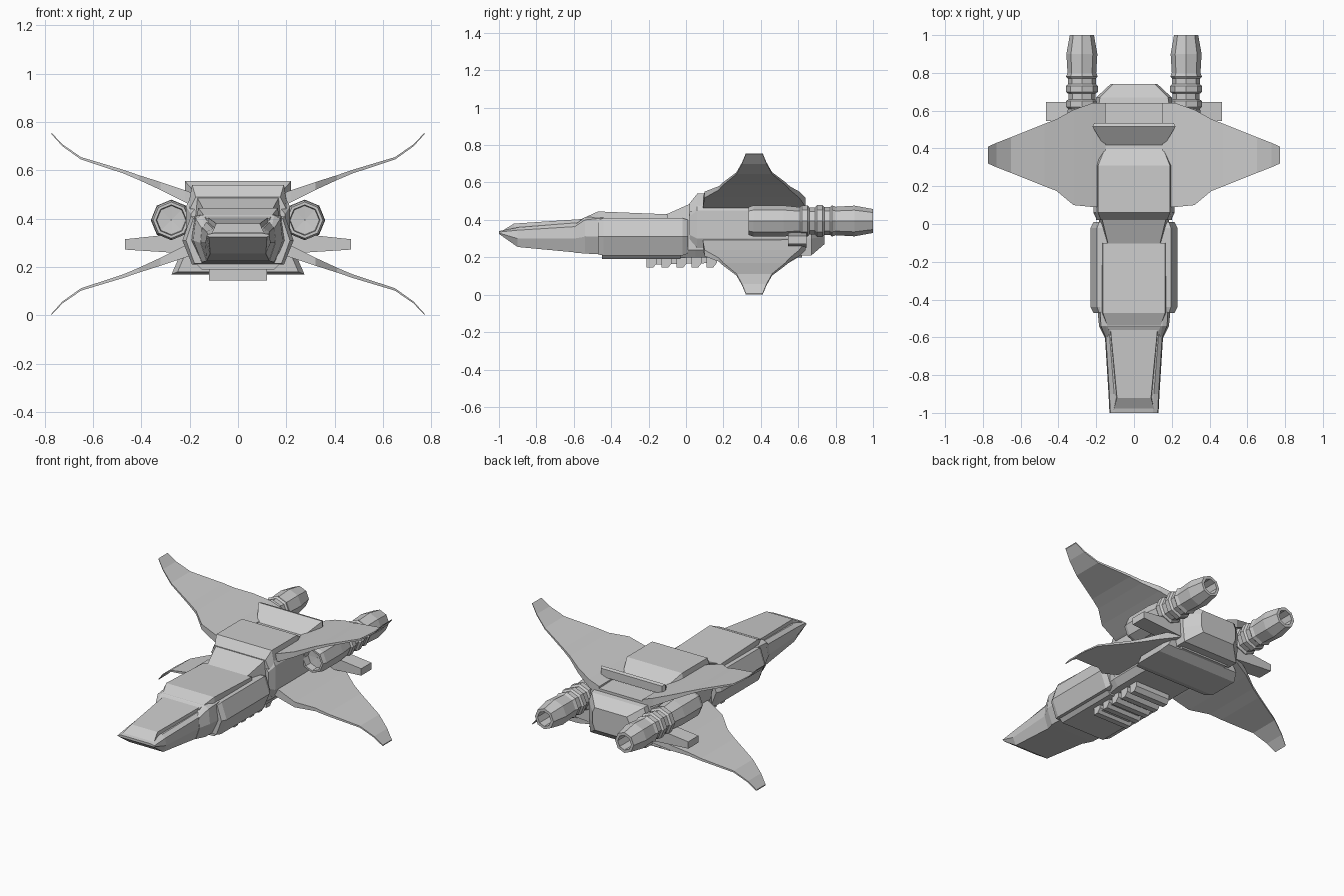
import bpy, bmesh
from math import sin, cos, pi


def loft(name, rings, mirror=False, closed=False):
    """Skin a list of equal-length point rings; cap the ends or close the loop."""
    bm = bmesh.new()
    vs = [[bm.verts.new(p) for p in r] for r in rings]
    n = len(rings[0])
    pairs = list(zip(vs, vs[1:])) + ([(vs[-1], vs[0])] if closed else [])
    for a, b in pairs:
        for i in range(n):
            j = (i + 1) % n
            bm.faces.new((a[i], a[j], b[j], b[i]))
    if not closed:
        bm.faces.new(vs[0])
        bm.faces.new(vs[-1])
    bmesh.ops.recalc_face_normals(bm, faces=bm.faces)
    me = bpy.data.meshes.new(name)
    bm.to_mesh(me)
    bm.free()
    ob = bpy.data.objects.new(name, me)
    bpy.context.collection.objects.link(ob)
    if mirror:
        ob.modifiers.new("Mirror", 'MIRROR')
    return ob


def hull(name, *stations):
    """Symmetric hull along y; each station is (y, (x, z), ...) from bottom to top."""
    rings = []
    for y, *half in stations:
        rings.append([(x, y, z) for x, z in half] +
                     [(-x, y, z) for x, z in reversed(half)])
    return loft(name, rings)


# Chisel nose, with a raised top panel
hull("nose",
     (-1.0, (.12, .325), (.13, .33), (.125, .335), (.10, .34)),
     (-.90, (.115, .255), (.135, .30), (.13, .345), (.105, .36)),
     (-.58, (.13, .225), (.155, .30), (.15, .365), (.13, .385)),
     (-.45, (.15, .215), (.17, .31), (.165, .38), (.15, .40)))
hull("nose_top_panel",
     (-.99, (.11, .33), (.11, .337)),
     (-.92, (.095, .34), (.09, .38)),
     (-.55, (.13, .36), (.125, .405)),
     (-.45, (.16, .37), (.155, .41)))
hull("nose_collar",
     (-.60, (.13, .225), (.155, .30), (.15, .36), (.14, .37)),
     (-.54, (.15, .22), (.185, .31), (.175, .40), (.15, .415)),
     (-.44, (.15, .215), (.195, .31), (.18, .41), (.15, .42)))

# Hexagonal forward fuselage with top and bottom plates
hull("forward_fuselage",
     (-.47, (.18, .215), (.215, .31), (.185, .40)),
     (-.44, (.19, .21), (.23, .31), (.195, .41)),
     (-.02, (.19, .21), (.23, .31), (.195, .41)),
     (.01, (.18, .22), (.215, .31), (.185, .40)))
hull("forward_top_plate",
     (-.57, (.13, .38), (.13, .40)),
     (-.47, (.17, .40), (.165, .445)),
     (-.10, (.17, .39), (.165, .43)))
hull("forward_belly_plate",
     (-.45, (.15, .19), (.18, .22)),
     (-.03, (.15, .19), (.18, .22)))

# Sloped screen joining the fuselage to the rear hull
hull("windscreen",
     (-.115, (.14, .38), (.135, .425)),
     (.03, (.19, .30), (.17, .49)),
     (.10, (.19, .30), (.18, .51)))

# Rear hull, raised deck, tail and lower hull
hull("rear_hull",
     (.02, (.17, .26), (.195, .32), (.195, .42), (.17, .45)),
     (.06, (.19, .25), (.215, .30), (.215, .45), (.19, .50)),
     (.33, (.19, .25), (.215, .30), (.215, .45), (.19, .49)),
     (.64, (.19, .25), (.21, .30), (.21, .45), (.19, .48)))
hull("raised_deck",
     (.02, (.20, .44), (.175, .49)),
     (.06, (.205, .46), (.19, .54)),
     (.31, (.205, .46), (.19, .54)),
     (.41, (.18, .44), (.15, .48)))
hull("tail_block",
     (.60, (.19, .21), (.20, .30), (.20, .42), (.19, .47)),
     (.67, (.19, .21), (.20, .30), (.20, .40), (.18, .46)),
     (.74, (.11, .27), (.125, .31), (.125, .38), (.11, .41)))
hull("lower_hull",
     (-.08, (.14, .20), (.17, .24), (.17, .31)),
     (.05, (.16, .20), (.19, .24), (.19, .31)),
     (.62, (.16, .20), (.19, .24), (.19, .31)))
hull("lower_crossbar",
     (.32, (.25, .18), (.22, .25)),
     (.36, (.275, .17), (.24, .25)),
     (.55, (.275, .17), (.24, .25)),
     (.60, (.25, .20), (.22, .25)))

# Inclined air scoop on the rear deck
hull("air_scoop",
     (.40, (.15, .455), (.15, .475)),
     (.515, (.22, .52), (.22, .556)),
     (.535, (.21, .50), (.21, .55)))

# Ribbed belly vent
hull("belly_vent_core", (-.19, (.10, .16), (.10, .22)), (.16, (.10, .17), (.10, .22)))
for i in range(5):
    y = -.21 + i * .08
    hull(f"belly_vent_rib_{i + 1}",
         (y, (.12, .145), (.12, .22)),
         (y + .035, (.12, .145), (.12, .22)),
         (y + .055, (.12, .17), (.12, .22)))

# Four swept wings: (x, front y, back y, z, thickness)
wing = [(.15, .09, .64, .465, .055), (.22, .09, .64, .493, .05),
        (.32, .10, .605, .535, .033), (.41, .175, .555, .57, .02),
        (.475, .20, .53, .595, .015), (.65, .27, .46, .65, .01),
        (.727, .30, .43, .704, .008), (.772, .32, .41, .753, .006)]
for name, flip in (("upper_wings", False), ("lower_wings", True)):
    rings = []
    for x, y0, y1, z, t in wing:
        z = .757 - z if flip else z
        rings.append([(x, y0, z - t / 2), (x, y1, z - t / 2),
                      (x, y1, z + t / 2), (x, y0, z + t / 2)])
    loft(name, rings, mirror=True)

# Octagonal engines, open at both ends: (y, radius) going back outside, forward inside
profile = [(.335, .075), (.36, .083), (.52, .083), (.61, .074), (.62, .084), (.65, .084),
           (.66, .072), (.69, .072), (.70, .085), (.73, .085), (.74, .074), (.77, .074),
           (.78, .084), (.80, .076), (.90, .082), (1.0, .064),
           (1.0, .046), (.90, .046), (.895, .002), (.385, .002), (.38, .06), (.335, .063)]
loft("engines", [[(.276 + r * cos(k * pi / 4), y, .394 + r * sin(k * pi / 4))
                  for k in range(8)] for y, r in profile], mirror=True, closed=True)

# Stub fins under the engines
loft("stub_fins", [[(x, .545, z0), (x, .645, z0), (x, .645, z1), (x, .545, z1)]
                   for x, z0, z1 in ((.15, .25, .34), (.28, .26, .335), (.467, .272, .315))],
     mirror=True)

# Pylons holding the engines to the hull
loft("engine_pylons", [[(x, .38, .34), (x, .62, .34), (x, .62, .44), (x, .38, .44)]
                       for x in (.18, .23)], mirror=True)
